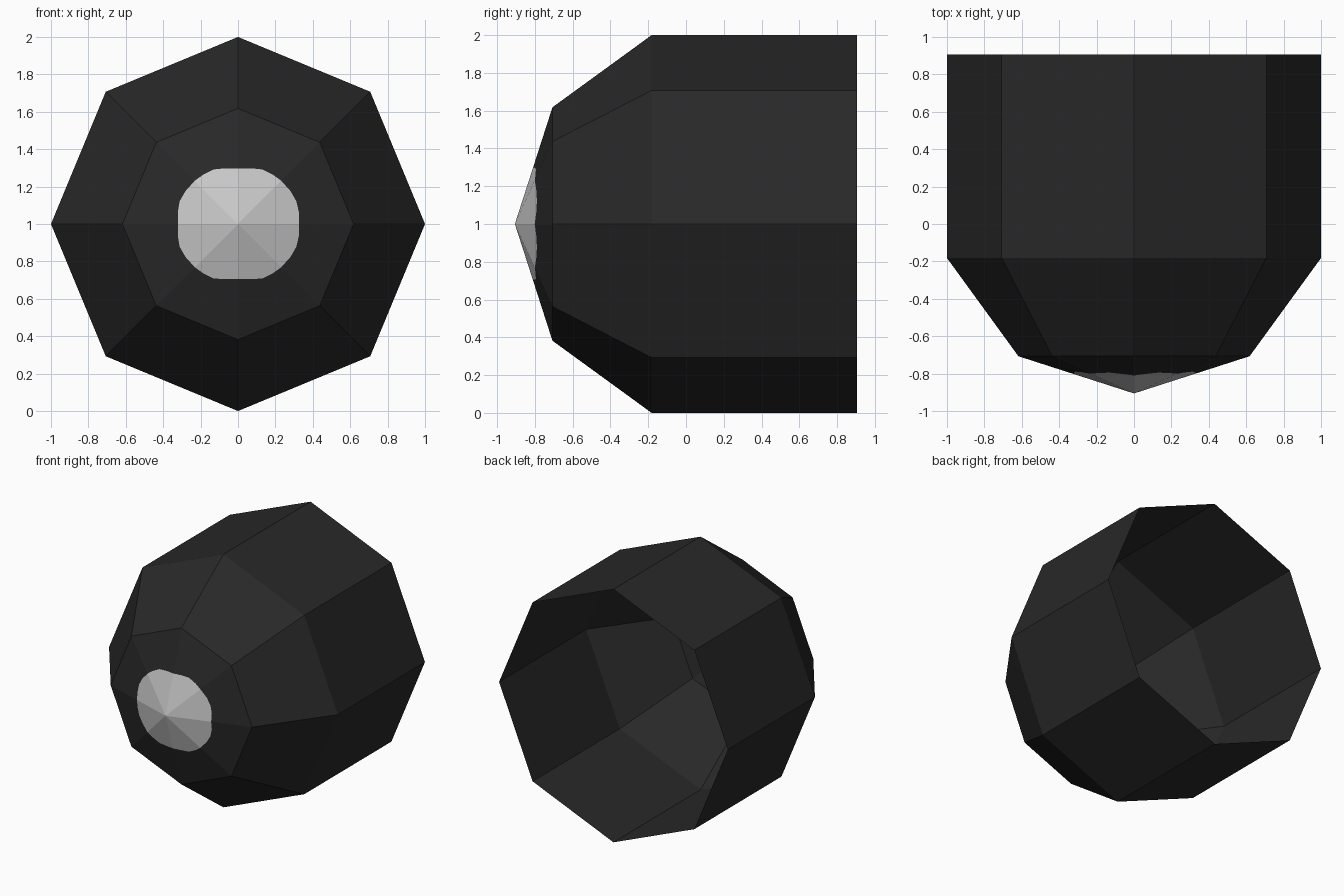
import bpy, bmesh, math

if "Cube" in bpy.data.objects:
    bpy.data.objects.remove(bpy.data.objects["Cube"])

SIDES, SUB = 8, 4            # octagonal shell, outline points per facet
CZ = 1.0                     # height of the axis
TIP_Y, NOSE_Y, SHOULDER_Y, BACK_Y = -0.906, -0.707, -0.182, 0.906
NOSE_R, BODY_R = 0.618, 1.0


def material(name, value):
    m = bpy.data.materials.new(name)
    m.diffuse_color = (value, value, value, 1)
    m.use_nodes = True
    m.node_tree.nodes["Principled BSDF"].inputs["Base Color"].default_value = m.diffuse_color
    return m


bm = bmesh.new()


def ring(radius, y):
    return [bm.verts.new((radius * math.cos(a), y, CZ + radius * math.sin(a)))
            for a in (2 * math.pi * i / SIDES for i in range(SIDES))]


def spot_point(i):
    """Rounded spot outline lying exactly on the octagonal nose facets."""
    a = 2 * math.pi * i / (SIDES * SUB)
    x = max(-0.322, min(0.326, 0.338 * math.cos(a)))
    z = max(-0.294, min(0.298, 0.316 * math.sin(a)))
    if i % SUB == 0:         # keep these on the facet ridges
        r = math.hypot(x, z)
        x, z = r * math.cos(a), r * math.sin(a)
    t = math.atan2(z, x) % (math.pi / 4) - math.pi / 8
    edge = NOSE_R * math.cos(math.pi / 8) / math.cos(t)
    y = TIP_Y + (NOSE_Y - TIP_Y) * math.hypot(x, z) / edge
    return bm.verts.new((x, y, CZ + z))


# Rings of the shell, open at the back
tip = bm.verts.new((0, TIP_Y, CZ))
spot = [spot_point(i) for i in range(SIDES * SUB)]
nose = ring(NOSE_R, NOSE_Y)
shoulder = ring(BODY_R, SHOULDER_Y)
back = ring(BODY_R, BACK_Y)

for i in range(SIDES):
    j = (i + 1) % SIDES
    arc = [spot[(i * SUB + k) % len(spot)] for k in range(SUB + 1)]
    # Pale spot on the tip
    bm.faces.new([tip] + arc).material_index = 1
    # Dark nose facet around the spot
    bm.faces.new([nose[i], nose[j]] + arc[::-1])
    # Sloped shoulder and straight body
    for a, b in ((nose, shoulder), (shoulder, back)):
        bm.faces.new((a[i], b[i], b[j], a[j]))

bmesh.ops.recalc_face_normals(bm, faces=bm.faces)
# The nose must face forward (-y)
bm.normal_update()
if tip.link_faces[0].normal.y > 0:
    bmesh.ops.reverse_faces(bm, faces=bm.faces)

mesh = bpy.data.meshes.new("shell")
bm.to_mesh(mesh)
bm.free()
mesh.materials.append(material("dark grey", 0.021))
mesh.materials.append(material("pale grey", 0.58))
shell = bpy.data.objects.new("shell", mesh)
bpy.context.collection.objects.link(shell)
